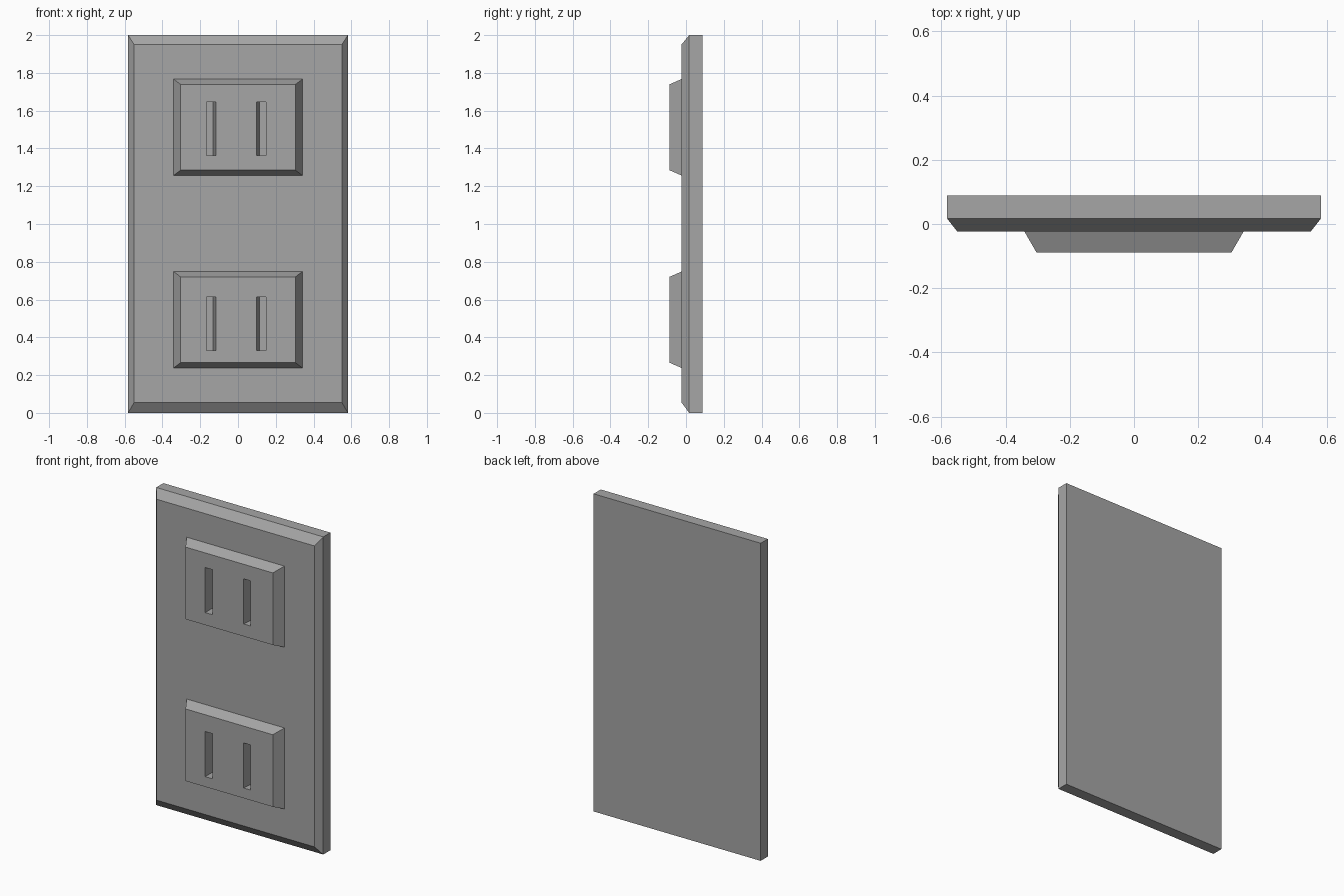
import bpy
import bmesh

cube = bpy.data.objects.get("Cube")
if cube:
    bpy.data.objects.remove(cube, do_unlink=True)

grey = bpy.data.materials.new("plain grey")
grey.use_nodes = True
colour = (0.38, 0.38, 0.38, 1)
grey.diffuse_color = colour
grey.node_tree.nodes["Principled BSDF"].inputs["Base Color"].default_value = colour


def loft(name, sections):
    """Solid through rectangles, each (y, x_min, x_max, z_min, z_max), front to back."""
    bm = bmesh.new()
    rings = []
    for y, x0, x1, z0, z1 in sections:
        corners = ((x0, z0), (x1, z0), (x1, z1), (x0, z1))
        rings.append([bm.verts.new((x, y, z)) for x, z in corners])
    for a, b in zip(rings, rings[1:]):
        for i in range(4):
            j = (i + 1) % 4
            bm.faces.new((a[i], a[j], b[j], b[i]))
    bm.faces.new(rings[0])
    bm.faces.new(rings[-1])
    bmesh.ops.recalc_face_normals(bm, faces=bm.faces)
    mesh = bpy.data.meshes.new(name)
    bm.to_mesh(mesh)
    bm.free()
    mesh.materials.append(grey)
    obj = bpy.data.objects.new(name, mesh)
    bpy.context.collection.objects.link(obj)
    return obj


def cut(target, cutter):
    mod = target.modifiers.new(cutter.name, 'BOOLEAN')
    mod.operation = 'DIFFERENCE'
    mod.solver = 'EXACT'
    mod.object = cutter


FACE, PLATE, RIM, BACK = -0.088, -0.024, 0.017, 0.088
SLOT_END = 0.02

# Wall plate with a chamfered front rim
plate = loft("wall_plate", [
    (PLATE, -0.55, 0.55, 0.055, 1.95),
    (RIM, -0.582, 0.582, 0, 2),
    (BACK, -0.582, 0.582, 0, 2)])

# Two raised sockets, each with a pair of slots tapering on the inner side
for level, z, slot_z in (("upper", 1.512, 1.505), ("lower", 0.493, 0.472)):
    socket = loft(level + "_socket", [
        (FACE, -0.304, 0.304, z - 0.227, z + 0.227),
        (PLATE, -0.341, 0.341, z - 0.255, z + 0.255)])
    low, high = slot_z - 0.142, slot_z + 0.142
    slots = (("right", -0.167, -0.117, -0.167, -0.132),
             ("left", 0.099, 0.148, 0.113, 0.148))
    for side, x0, x1, end0, end1 in slots:
        # Extend the taper in front of the face so the cut is clean
        t = 0.02 / (SLOT_END - FACE)
        slot = loft(f"{level}_{side}_slot_cutter", [
            (FACE - 0.02, x0 - t * (end0 - x0), x1 - t * (end1 - x1), low, high),
            (SLOT_END, end0, end1, low, high)])
        slot.hide_render = True
        slot.hide_set(True)
        slot.display_type = 'WIRE'
        cut(socket, slot)
        cut(plate, slot)

# Bake the cuts and drop the cutters
bpy.context.view_layer.update()
graph = bpy.context.evaluated_depsgraph_get()
parts = [o for o in bpy.context.collection.objects if o.modifiers and o.type == 'MESH']
baked = [(o, bpy.data.meshes.new_from_object(o.evaluated_get(graph))) for o in parts]
for obj, mesh in baked:
    obj.modifiers.clear()
    obj.data = mesh
for obj in list(bpy.context.collection.objects):
    if obj.name.endswith("_slot_cutter"):
        bpy.data.objects.remove(obj, do_unlink=True)
